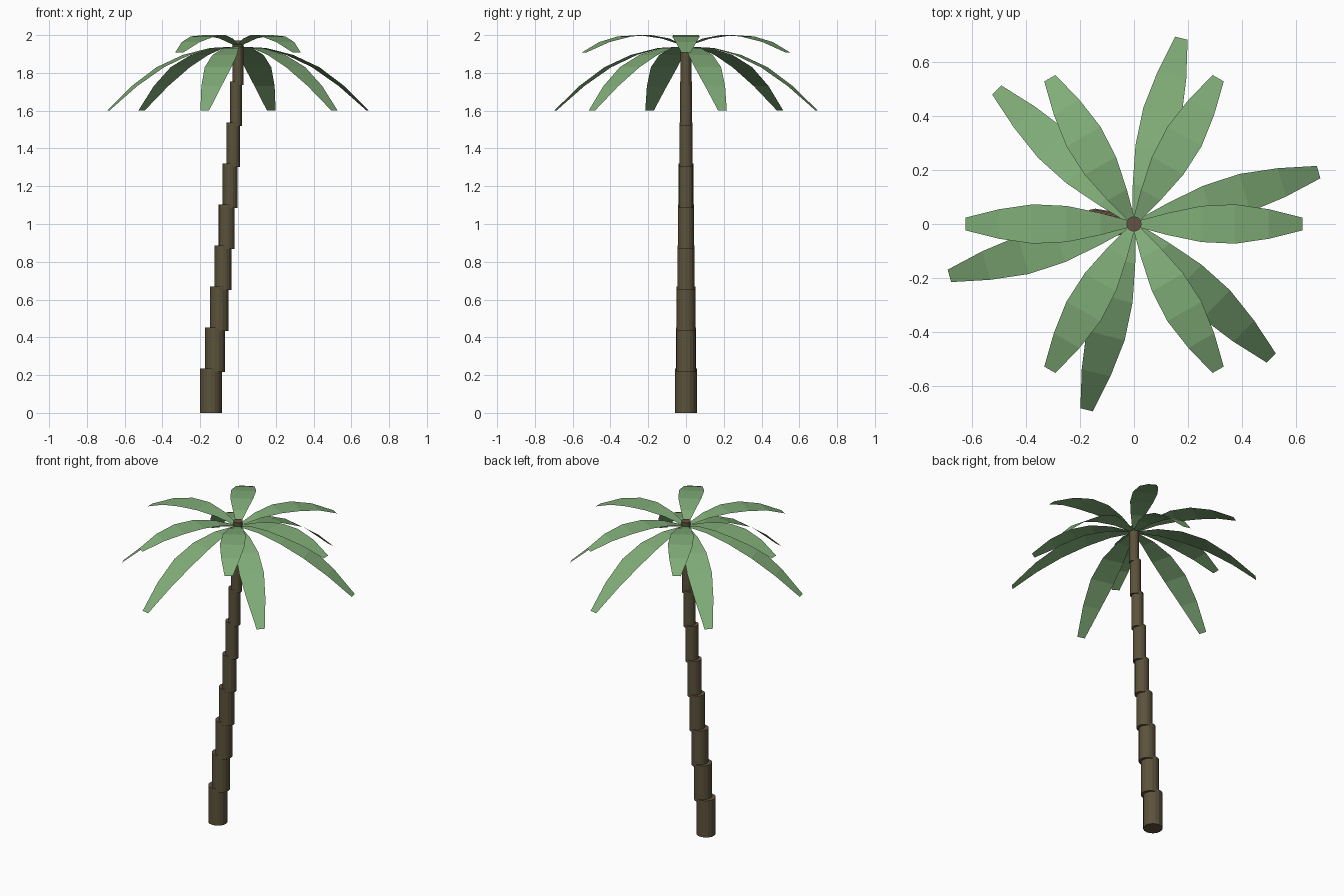
import bpy, bmesh, math
from mathutils import Matrix

cube = bpy.data.objects.get("Cube")
if cube:
    bpy.data.objects.remove(cube)


def material(name, rgb):
    m = bpy.data.materials.new(name)
    m.use_nodes = True
    m.diffuse_color = (*rgb, 1)
    m.node_tree.nodes["Principled BSDF"].inputs["Base Color"].default_value = (*rgb, 1)
    return m


bark = material("bark_brown", (0.105, 0.084, 0.044))
cut_wood = material("cut_wood_brown", (0.13, 0.085, 0.055))
leaf_green = material("leaf_green", (0.22, 0.42, 0.19))


def add_object(name, bm, mats):
    mesh = bpy.data.meshes.new(name)
    bm.to_mesh(mesh)
    bm.free()
    for m in mats:
        mesh.materials.append(m)
    obj = bpy.data.objects.new(name, mesh)
    bpy.context.collection.objects.link(obj)
    return obj


# Trunk: stacked, shrinking cylinders that lean towards the crown
COUNT, STEP, HEIGHT = 9, 0.217, 0.236
for i in range(COUNT):
    t = i / (COUNT - 1)
    radius = 0.057 - 0.029 * t
    x = -0.143 * (1 - t) ** 1.25
    bm = bmesh.new()
    bmesh.ops.create_cone(bm, cap_ends=True, segments=16, radius1=radius,
                          radius2=radius, depth=HEIGHT,
                          matrix=Matrix.Translation((x, 0, i * STEP + HEIGHT / 2)))
    for f in bm.faces:
        f.material_index = int(abs(f.normal.z) > 0.5)
    add_object(f"trunk_segment_{i + 1}", bm, (bark, cut_wood))


# Leaves: thin arched blades, flat across
HALF_WIDTHS = (0.008, 0.041, 0.067, 0.073, 0.055, 0.024)


def leaf(name, length, heights, angle):
    bm = bmesh.new()
    last = len(heights) - 1
    rows = []
    for i, (w, z) in enumerate(zip(HALF_WIDTHS, heights)):
        r = length * i / last
        rows.append([bm.verts.new((r, s * w, z)) for s in (-1, 1)])
    for a, b in zip(rows, rows[1:]):
        bm.faces.new((a[0], b[0], b[1], a[1]))
    bm.transform(Matrix.Rotation(math.radians(angle), 4, "Z"))
    add_object(name, bm, (leaf_green,))


UPPER = (1.94, 1.982, 2.0, 1.993, 1.963, 1.907)
LOWER = (1.94, 1.932, 1.895, 1.83, 1.73, 1.602)
for k in range(6):
    leaf(f"upper_leaf_{k + 1}", 0.625, UPPER, 60 * k)
    leaf(f"lower_leaf_{k + 1}", 0.712, LOWER, 60 * k + 15.7)
